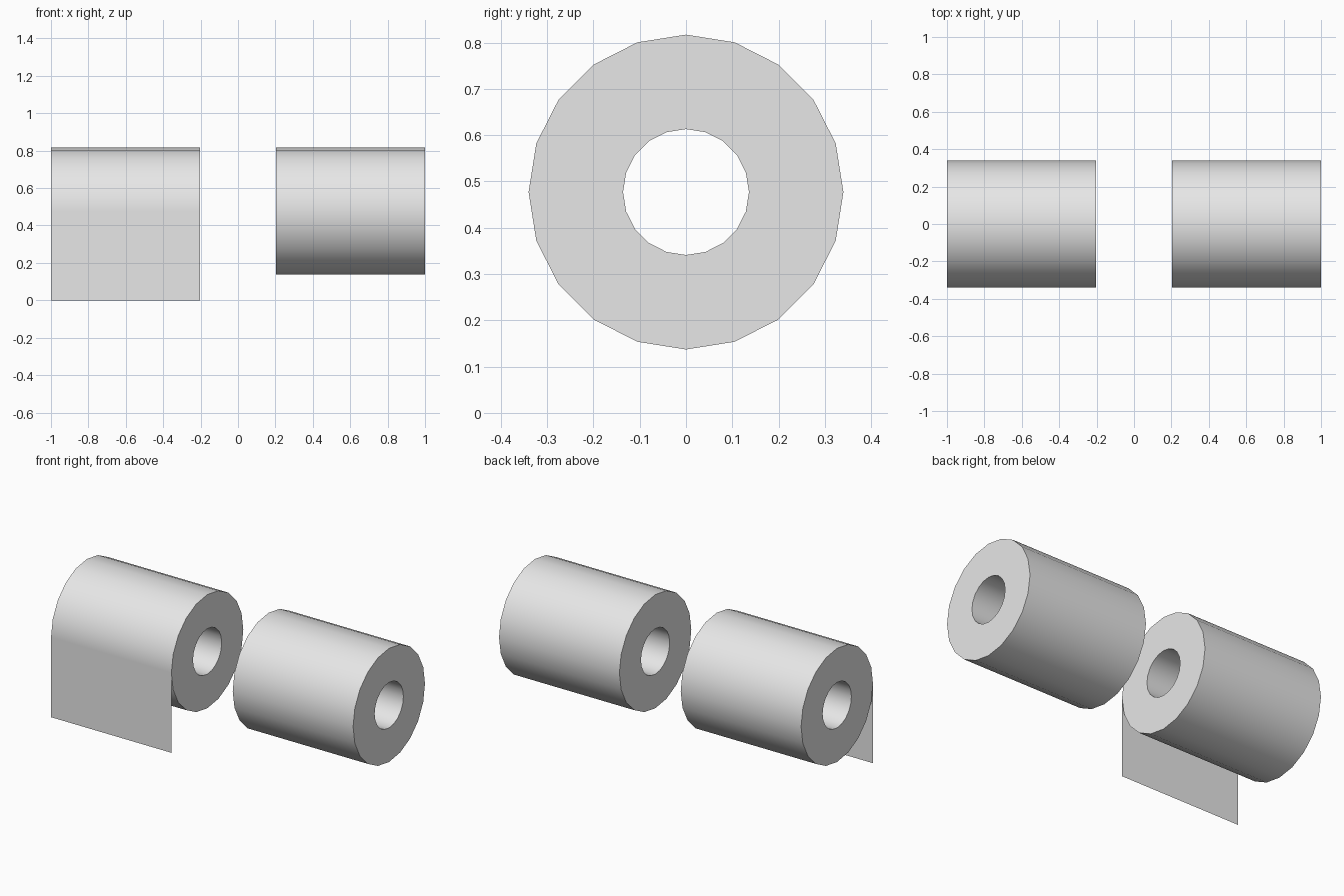
import bpy
import bmesh
import math

SIDES = 20
OUTER, INNER = 0.34, 0.136
AXIS_Z = 0.477
INSIDE_X, OUTSIDE_X = 0.203, 1.0

cube = bpy.data.objects.get("Cube")
if cube:
    bpy.data.objects.remove(cube, do_unlink=True)

paper = bpy.data.materials.new("light_grey_paper")
paper.use_nodes = True
paper.diffuse_color = (0.8, 0.8, 0.8, 1)
paper.node_tree.nodes["Principled BSDF"].inputs["Base Color"].default_value = (0.8, 0.8, 0.8, 1)


def finish(name, bm):
    mesh = bpy.data.meshes.new(name)
    bm.to_mesh(mesh)
    bm.free()
    mesh.materials.append(paper)
    obj = bpy.data.objects.new(name, mesh)
    bpy.context.collection.objects.link(obj)
    return obj


def make_roll(name, x0, x1):
    """Hollow cylinder along x: a rectangular section swept round the axis."""
    bm = bmesh.new()
    section = [(x0, OUTER), (x1, OUTER), (x1, INNER), (x0, INNER)]
    rings = []
    for x, r in section:
        angles = [math.tau * i / SIDES for i in range(SIDES)]
        rings.append([bm.verts.new((x, r * math.cos(a), AXIS_Z + r * math.sin(a))) for a in angles])
    for k, ring in enumerate(rings):
        following = rings[(k + 1) % len(rings)]
        for i in range(SIDES):
            j = (i + 1) % SIDES
            bm.faces.new((ring[i], following[i], following[j], ring[j]))
    bmesh.ops.recalc_face_normals(bm, faces=bm.faces)
    obj = finish(name, bm)
    bpy.ops.object.select_all(action="DESELECT")
    obj.select_set(True)
    bpy.context.view_layer.objects.active = obj
    bpy.ops.object.shade_smooth_by_angle(angle=math.radians(40))


# Two paper rolls side by side
make_roll("right_roll", -OUTSIDE_X, -INSIDE_X)
make_roll("left_roll", INSIDE_X, OUTSIDE_X)

# Loose sheet hanging from the front of the right roll
bm = bmesh.new()
corners = [(-OUTSIDE_X, 0), (-INSIDE_X, 0), (-INSIDE_X, AXIS_Z), (-OUTSIDE_X, AXIS_Z)]
bm.faces.new([bm.verts.new((x, -OUTER, z)) for x, z in corners])
finish("hanging_sheet", bm)
